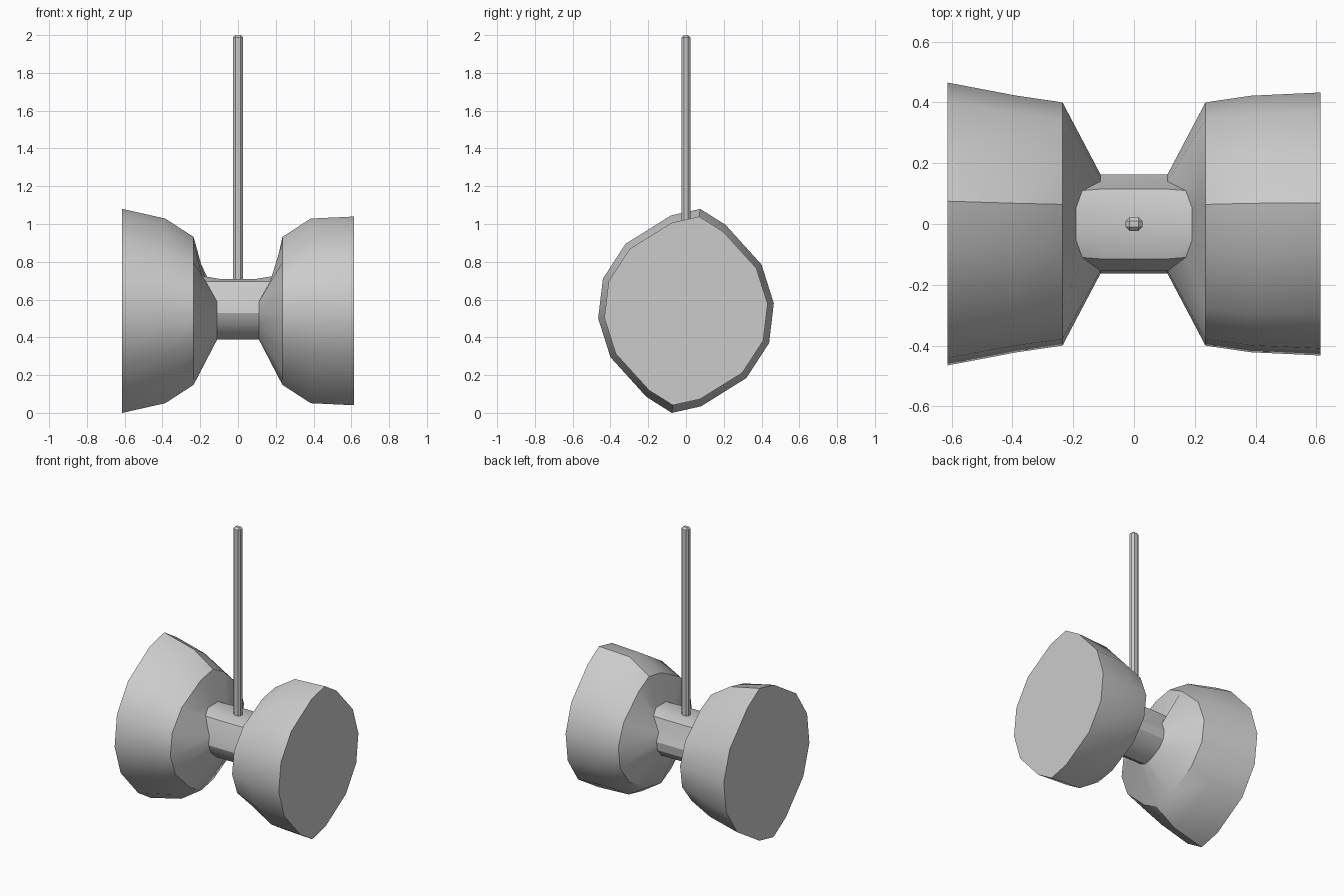
import bpy, bmesh
from math import radians

if "Cube" in bpy.data.objects:
    bpy.data.objects.remove(bpy.data.objects["Cube"])

CZ = 0.54  # height of the spool axis

# Half of the 14-sided section (y, dz); the other half is its point reflection
half = [(0.075, 0.54), (0.21, 0.455), (0.40, 0.245), (0.465, 0.04),
        (0.44, -0.17), (0.32, -0.355), (0.08, -0.505)]
section = half + [(-y, -z) for y, z in half]

# Flattened saddle on top of the hub: section index -> (y, z, x at flared end)
saddle = {12: (-0.11, 0.695, 0.17), 13: (-0.055, 0.725, 0.19),
          0: (0.055, 0.725, 0.19), 1: (0.11, 0.695, 0.17)}


def ring(bm, x, sy, sz, mode=None):
    verts = []
    for i, (y, dz) in enumerate(section):
        co = [x, y * sy, CZ + dz * sz]
        if mode and i in saddle:
            sy_, sz_, sx_ = saddle[i]
            if mode == "flare":
                co = [sx_ if x > 0 else -sx_, sy_, sz_]
            else:
                co = [x, sy_ * 1.05, min(sz_, 0.71)]
        verts.append(bm.verts.new(co))
    return verts


def finish(bm, name, angle):
    bmesh.ops.recalc_face_normals(bm, faces=bm.faces)
    mesh = bpy.data.meshes.new(name)
    bm.to_mesh(mesh)
    bm.free()
    obj = bpy.data.objects.new(name, mesh)
    bpy.context.collection.objects.link(obj)
    bpy.ops.object.select_all(action='DESELECT')
    obj.select_set(True)
    bpy.context.view_layer.objects.active = obj
    bpy.ops.object.shade_smooth_by_angle(angle=radians(angle))
    return obj


# Spool: two bowls joined by a narrow hub, left rim slightly wider
bm = bmesh.new()
stations = [(-0.613, 1.0, 1.0, None), (-0.385, 0.907, 0.905, None),
            (-0.235, 0.86, 0.725, None), (-0.11, 0.35, 0.28, "flare"),
            (-0.10, 0.35, 0.28, "flat"), (0.10, 0.35, 0.28, "flat"),
            (0.11, 0.35, 0.28, "flare"), (0.235, 0.86, 0.725, None),
            (0.385, 0.907, 0.905, None), (0.613, 0.93, 0.925, None)]
rings = [ring(bm, *s) for s in stations]
n = len(section)
for a, b in zip(rings, rings[1:]):
    for i in range(n):
        j = (i + 1) % n
        bm.faces.new((a[i], a[j], b[j], b[i]))
bm.faces.new(rings[0])
bm.faces.new(rings[-1])
finish(bm, "spool_body", 30)

# Thin upright pole with chamfered edges
bm = bmesh.new()
bmesh.ops.create_cube(bm, size=1)
for v in bm.verts:
    v.co.x *= 0.055
    v.co.y *= 0.045
    v.co.z = 2.0 if v.co.z > 0 else 0.68
edges = [e for e in bm.edges if max(v.co.z for v in e.verts) > 1]
bmesh.ops.bevel(bm, geom=edges, offset=0.013, segments=1, affect='EDGES')
finish(bm, "pole", 30)
